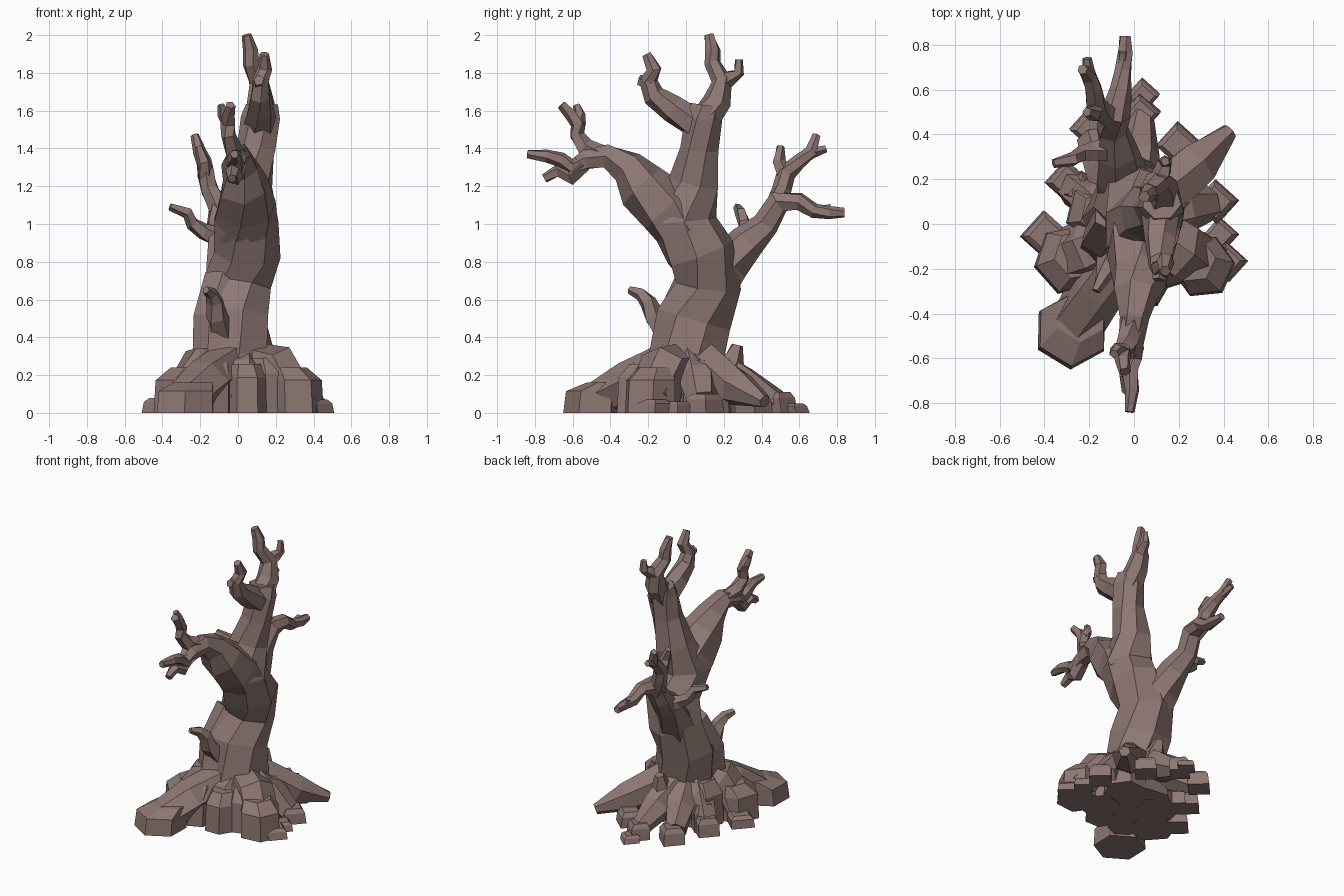
import bpy, bmesh, math, random
from mathutils import Vector

random.seed(4)
bark = bpy.data.materials.new("brown bark")
bark.diffuse_color = (0.27, 0.185, 0.17, 1)


def finish(bm, name):
    bmesh.ops.recalc_face_normals(bm, faces=bm.faces)
    me = bpy.data.meshes.new(name)
    bm.to_mesh(me)
    bm.free()
    me.materials.append(bark)
    ob = bpy.data.objects.new(name, me)
    bpy.context.collection.objects.link(ob)
    return ob


def limb(name, pts, sides=6, jitter=0.08):
    """Faceted tapering tube through (x, y, z, radius) points."""
    bm = bmesh.new()
    pos = [Vector(p[:3]) for p in pts]
    ref = Vector((1, 0.13, 0.05))
    rings = []
    for i, p in enumerate(pts):
        t = (pos[min(i + 1, len(pos) - 1)] - pos[max(i - 1, 0)]).normalized()
        u = (ref - t * ref.dot(t)).normalized()
        ref = u
        v = t.cross(u)
        ring = []
        for k in range(sides):
            a = 2 * math.pi * (k + 0.2 * i) / sides
            r = p[3] * (1.04 + random.uniform(-jitter, jitter))
            c = pos[i] + u * math.cos(a) * r + v * math.sin(a) * r
            c.z = max(c.z, 0)
            ring.append(bm.verts.new(c))
        rings.append(ring)
    for a, b in zip(rings, rings[1:]):
        for k in range(sides):
            n = (k + 1) % sides
            bm.faces.new((a[k], a[n], b[n], b[k]))
    bm.faces.new(rings[0])
    bm.faces.new(rings[-1])
    return finish(bm, name)


def block(name, x, y, r, h, sides=6, turn=0.0, lean=0.15):
    """Chunky root end: a prism with a chamfered top leaning to the trunk."""
    bm = bmesh.new()
    rings = []
    for z, s, l in ((0, 1, 0), (h * 0.72, 0.97, 0.02), (h, 0.7, lean)):
        rings.append([bm.verts.new((x * (1 - l) + r * s * math.cos(turn + 2 * math.pi * k / sides),
                                    y * (1 - l) + r * s * math.sin(turn + 2 * math.pi * k / sides), z))
                      for k in range(sides)])
    for a, b in zip(rings, rings[1:]):
        for k in range(sides):
            n = (k + 1) % sides
            bm.faces.new((a[k], a[n], b[n], b[k]))
    bm.faces.new(rings[0])
    bm.faces.new(rings[-1])
    return finish(bm, name)


# Trunk rising into the upper fork
limb("trunk", [(0, 0.0, 0, 0.25), (-0.01, 0.0, 0.3, 0.2), (-0.02, 0.03, 0.5, 0.195),
               (0.0, 0.11, 0.68, 0.17), (0.04, 0.08, 0.85, 0.18), (0.04, -0.02, 1.02, 0.17),
               (0.06, 0.05, 1.22, 0.13), (0.1, 0.07, 1.4, 0.1), (0.12, 0.09, 1.56, 0.1),
               (0.12, 0.1, 1.63, 0.085)], 7)
limb("trunk_buttress", [(-0.12, -0.1, 0.2, 0.12), (-0.13, -0.06, 0.5, 0.1), (-0.08, 0.05, 0.7, 0.1)])
# Upper fork
limb("top_branch", [(0.12, 0.1, 1.55, 0.085), (0.12, 0.17, 1.65, 0.075), (0.11, 0.19, 1.76, 0.055),
                    (0.07, 0.14, 1.85, 0.045), (0.065, 0.14, 1.92, 0.04), (0.045, 0.12, 2.0, 0.026)])
limb("top_branch_twig", [(0.1, 0.18, 1.73, 0.045), (0.13, 0.24, 1.78, 0.04), (0.14, 0.28, 1.8, 0.03),
                         (0.14, 0.28, 1.87, 0.02)], 5)
limb("top_front_branch", [(0.12, 0.05, 1.54, 0.08), (0.12, -0.07, 1.61, 0.07), (0.12, -0.17, 1.68, 0.055),
                          (0.12, -0.2, 1.76, 0.045), (0.14, -0.17, 1.82, 0.04), (0.14, -0.21, 1.9, 0.025)])
limb("top_front_twig", [(0.12, -0.18, 1.74, 0.04), (0.11, -0.25, 1.76, 0.028)], 5)
# Front branch (towards -y)
limb("front_branch", [(0.04, 0.0, 0.95, 0.16), (0.04, -0.1, 1.08, 0.16), (0.03, -0.23, 1.2, 0.13),
                      (0.01, -0.31, 1.3, 0.095), (0.0, -0.42, 1.36, 0.065), (-0.01, -0.53, 1.34, 0.055),
                      (-0.01, -0.6, 1.3, 0.045), (-0.02, -0.66, 1.34, 0.04), (-0.01, -0.74, 1.36, 0.033),
                      (-0.02, -0.84, 1.37, 0.022)])
limb("front_lower_twig", [(-0.01, -0.55, 1.32, 0.05), (-0.02, -0.61, 1.25, 0.045),
                          (-0.03, -0.68, 1.28, 0.035), (-0.03, -0.75, 1.24, 0.025)], 5)
limb("front_upper_twig", [(0.0, -0.42, 1.36, 0.05), (-0.03, -0.53, 1.4, 0.05), (-0.05, -0.58, 1.47, 0.04),
                          (-0.05, -0.57, 1.53, 0.04), (-0.05, -0.61, 1.58, 0.033), (-0.04, -0.66, 1.63, 0.025)], 5)
limb("front_upper_tip", [(-0.05, -0.57, 1.53, 0.035), (-0.08, -0.56, 1.58, 0.028), (-0.09, -0.58, 1.63, 0.02)], 5)
# Back branch (towards +y)
limb("back_branch", [(-0.02, 0.1, 0.6, 0.13), (-0.05, 0.22, 0.78, 0.115), (-0.08, 0.32, 0.9, 0.09),
                     (-0.1, 0.42, 1.0, 0.07), (-0.08, 0.49, 1.12, 0.065), (-0.06, 0.6, 1.12, 0.045),
                     (-0.05, 0.68, 1.07, 0.04), (-0.04, 0.76, 1.06, 0.035), (-0.04, 0.84, 1.06, 0.024)])
limb("back_end_twig", [(-0.05, 0.7, 1.06, 0.03), (-0.05, 0.77, 1.09, 0.02)], 5)
limb("back_upper_branch", [(-0.09, 0.47, 1.08, 0.06), (-0.15, 0.51, 1.18, 0.05), (-0.17, 0.53, 1.27, 0.048),
                           (-0.18, 0.6, 1.33, 0.038), (-0.2, 0.66, 1.38, 0.035), (-0.23, 0.69, 1.47, 0.022)])
limb("back_upper_twig", [(-0.17, 0.53, 1.25, 0.045), (-0.18, 0.49, 1.33, 0.035), (-0.21, 0.5, 1.41, 0.02)], 5)
limb("back_upper_tip", [(-0.2, 0.65, 1.37, 0.032), (-0.21, 0.74, 1.4, 0.02)], 5)
# Small side twigs
limb("left_twig", [(-0.08, 0.34, 0.92, 0.06), (-0.18, 0.32, 0.96, 0.045), (-0.24, 0.31, 1.0, 0.035),
                   (-0.27, 0.29, 1.06, 0.032), (-0.36, 0.27, 1.09, 0.02)], 5)
limb("low_front_twig", [(-0.08, -0.08, 0.42, 0.08), (-0.11, -0.17, 0.51, 0.055), (-0.12, -0.2, 0.59, 0.045),
                        (-0.14, -0.24, 0.63, 0.033), (-0.17, -0.3, 0.65, 0.02)], 5)
limb("back_stub", [(0.02, 0.2, 0.15, 0.09), (0.02, 0.25, 0.28, 0.06), (0.02, 0.27, 0.36, 0.03)], 5)

# Sloping roots: end x, end y, end radius, middle height
roots = [(-0.27, -0.46, 0.12, 0.17), (-0.3, -0.16, 0.13, 0.24), (0.32, -0.18, 0.13, 0.24),
         (0.44, 0.43, 0.035, 0.13), (0.03, 0.5, 0.06, 0.15), (-0.2, 0.4, 0.07, 0.14),
         (0.34, 0.1, 0.08, 0.18), (-0.28, 0.17, 0.08, 0.18), (0.04, -0.26, 0.1, 0.22)]
for i, (x, y, r, h) in enumerate(roots):
    limb(f"root_{i}", [(x * 0.2, y * 0.2, 0.26, 0.12), (x * 0.62, y * 0.62, h, max(r, 0.1)),
                       (x * 0.97, y * 0.97, 0.06, r)])

# Hexagonal root ends
for i, (x, y, r, h, t) in enumerate([(-0.28, -0.48, 0.17, 0.16, 0.5), (-0.29, -0.16, 0.16, 0.24, 0.2),
                                     (0.31, -0.19, 0.145, 0.24, 0.1), (-0.13, -0.27, 0.1, 0.27, 0.4),
                                     (0.05, -0.27, 0.11, 0.26, 0.0), (0.18, -0.15, 0.14, 0.29, 0.3),
                                     (-0.16, 0.05, 0.15, 0.3, 0.3), (0.16, 0.1, 0.14, 0.28, 0.1)]):
    block(f"root_end_{i}", x, y, r, h, 6, t)

# Square root chunks turned on their corners
for i, (x, y, r, h) in enumerate([(-0.4, -0.05, 0.11, 0.08), (0.42, -0.17, 0.09, 0.07), (0.37, 0.1, 0.1, 0.1),
                                  (0.39, -0.05, 0.08, 0.06), (0.2, 0.36, 0.1, 0.1), (0.04, 0.58, 0.075, 0.05),
                                  (0.03, 0.5, 0.09, 0.11), (-0.19, 0.43, 0.1, 0.11), (-0.3, 0.19, 0.1, 0.12),
                                  (-0.23, 0.14, 0.1, 0.18)]):
    block(f"root_chunk_{i}", x, y, r, h, 4, 0.05, 0.02)
